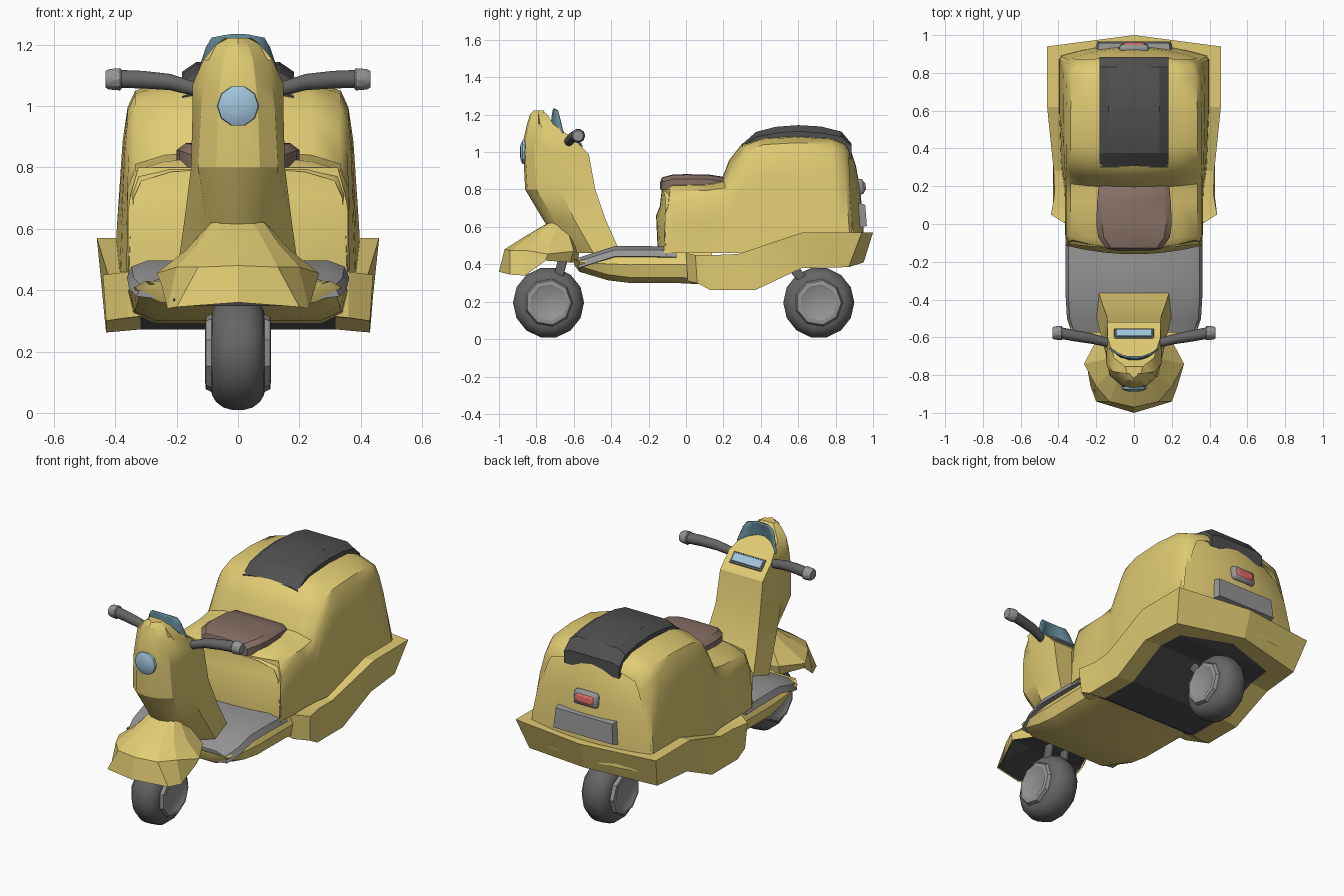
import bpy, bmesh, math

if "Cube" in bpy.data.objects:
    bpy.data.objects.remove(bpy.data.objects["Cube"])


def material(name, r, g, b):
    m = bpy.data.materials.new(name)
    m.diffuse_color = (r, g, b, 1)
    m.use_nodes = True
    m.node_tree.nodes["Principled BSDF"].inputs["Base Color"].default_value = m.diffuse_color
    return m


YELLOW = material("yellow paint", 0.75, 0.6, 0.17)
BROWN = material("brown leather", 0.24, 0.16, 0.13)
DARK = material("dark plastic", 0.08, 0.08, 0.08)
GLASS = material("blue glass", 0.35, 0.55, 0.7)
SCREEN = material("tinted glass", 0.12, 0.24, 0.3)
RED = material("red lens", 0.75, 0.15, 0.13)
RUBBER = material("rubber", 0.13, 0.13, 0.13)
GREY = material("grey metal", 0.3, 0.3, 0.3)


def finish(ob, mat, angle=35):
    ob.data.materials.append(mat)
    bpy.ops.object.select_all(action='DESELECT')
    ob.select_set(True)
    bpy.context.view_layer.objects.active = ob
    bpy.ops.object.shade_smooth_by_angle(angle=math.radians(angle))
    return ob


def loft(name, rings, mat, closed=True, caps=True, angle=35):
    bm = bmesh.new()
    rows = [[bm.verts.new(p) for p in r] for r in rings]
    n = len(rows[0])
    for a, b in zip(rows, rows[1:]):
        for i in range(n if closed else n - 1):
            j = (i + 1) % n
            bm.faces.new((a[i], a[j], b[j], b[i]))
    if caps:
        bm.faces.new(rows[0])
        bm.faces.new(rows[-1])
    bmesh.ops.remove_doubles(bm, verts=bm.verts, dist=0.0005)
    bmesh.ops.recalc_face_normals(bm, faces=bm.faces)
    me = bpy.data.meshes.new(name)
    bm.to_mesh(me)
    bm.free()
    ob = bpy.data.objects.new(name, me)
    bpy.context.collection.objects.link(ob)
    return finish(ob, mat, angle)


def sym(half):
    """Complete a half outline with its mirror image."""
    return half + [(-x, y, z) for x, y, z in reversed(half) if abs(x) > 1e-6]


def bowed(name, rows, bow, mat):
    """Sheet bowed across x; rows are (z, centre y, half width)."""
    ts = [k / 4 for k in range(-4, 5)]
    loft(name, [[(w * t, y + bow * t * t, z) for t in ts] for z, y, w in rows], mat,
         closed=False, caps=False)


def box(name, loc, size, mat, tilt=0, bevel=0.008):
    bpy.ops.mesh.primitive_cube_add(size=1, location=loc, rotation=(tilt, 0, 0))
    ob = bpy.context.object
    ob.name = name
    ob.scale = size
    bpy.ops.object.transform_apply(location=False, rotation=False)
    m = ob.modifiers.new("bevel", 'BEVEL')
    m.width, m.segments = bevel, 2
    return finish(ob, mat)


def lathe_x(name, profile, loc, n, mat):
    rings = [[(loc[0] + x, loc[1] + r * math.cos(2 * math.pi * k / n),
               loc[2] + r * math.sin(2 * math.pi * k / n)) for k in range(n)] for x, r in profile]
    return loft(name, rings, mat)


# Rear body: seat base rising into the rounded trunk
def body_ring(yb, yt, bulge, wb, w, zt):
    half = [(wb, .46), (wb - .005, .6), (w + (wb - w) * .4, zt - .2), (w, zt - .09),
            (w - .025, zt - .035), (w - .12, zt - .005), (w * .3, zt + .004), (0, zt + .006)]
    return sym([(x, yt + (yb - yt) * (zt - z) / (zt - .46) + bulge * (1 - (x / .38) ** 2), z)
                for x, z in half])


body = [(-.115, -.10, -.03, .355, .34, .79), (-.05, -.06, -.02, .365, .36, .825),
        (.12, .12, 0, .365, .36, .83), (.21, .22, -.03, .37, .36, .845), (.26, .275, -.045, .38, .355, .95),
        (.31, .335, -.035, .385, .36, 1.04), (.40, .42, -.01, .39, .36, 1.075),
        (.60, .60, 0, .40, .36, 1.085), (.82, .77, 0, .40, .355, 1.075),
        (.885, .835, .02, .40, .335, 1.045), (.895, .86, .02, .385, .30, 1.0)]
loft("rear_body", [body_ring(*s) for s in body], YELLOW, caps=False, angle=45)
bowed("seat_front_panel", [(.44, -.15, .358), (.66, -.16, .358), (.71, -.14, .35), (.80, -.13, .325)], .045, YELLOW)
bowed("rear_panel", [(.46, .955, .395), (.6, .948, .39), (.8, .932, .355), (.93, .908, .315),
                     (1.0, .885, .26)], -.06, YELLOW)

# Trunk pad: dark arched panel
lid = [(.30, 1.02, 1.042), (.375, 1.06, 1.108), (.48, 1.075, 1.135), (.6, 1.085, 1.144),
       (.72, 1.075, 1.137), (.83, 1.06, 1.11), (.885, 1.02, 1.045)]
loft("trunk_pad", [sym([(.18, y, a - .06), (.182, y, a + (b - a) * .45), (.135, y, b)])
                   for y, a, b in lid], DARK, angle=25)

# Seat
seat = [(-.14, .10, .835), (-.128, .15, .865), (-.07, .19, .88), (0, .2, .882),
        (.12, .195, .88), (.2, .185, .868), (.24, .18, .84)]
loft("seat", [sym([(w, y, .80), (w, y, z - .025), (w - .03, y, z - .003), (0, y, z)])
              for y, w, z in seat], BROWN)

# Rear skirt: faceted band around the back (top x,y,z then bottom x,y,z)
skirt = [(.36, 0, .46, .36, .01, .31), (.44, .05, .45, .43, .06, .30), (.42, .16, .45, .43, .13, .262),
         (.425, .28, .455, .43, .37, .262), (.46, .62, .57, .44, .62, .38),
         (.46, .94, .57, .42, .87, .385), (0, 1.0, .57, 0, .95, .41)]
bands, inner = [], []
for xt, yt, zt, xb, yb, zb in skirt:
    back = .1 if yb > .8 else 0
    inner.append((xb * .74, yb - back, zb + .01))
    bands.append([(xt, yt, zt), (xb, yb, zb), inner[-1], (xt * .74, yt - back, zt)])
bands += [[(-x, y, z) for x, y, z in r] for r in reversed(bands[:-1])]
loft("rear_skirt", bands, YELLOW, angle=15)
loft("underside_panel", [[p, (-p[0], p[1], p[2])] for p in inner[1:]],
     DARK, closed=False, caps=False, angle=15)

# Floorboard hull and grey foot mat
hull = [(-.6, .30, .42, .40), (-.57, .335, .42, .36), (-.42, .35, .45, .315), (-.3, .355, .455, .30),
        (-.05, .358, .46, .30), (.14, .36, .46, .29)]
loft("floor_hull", [sym([(w * .75, y, b), (w * .95, y, b + .03), (w, y, (t + b) / 2 + .02),
                         (w - .03, y, t)]) for y, w, t, b in hull], YELLOW)
mat_rows = [(-.575, .33, .435), (-.5, .355, .46), (-.38, .362, .497), (-.2, .362, .497), (-.05, .362, .493)]
loft("foot_mat", [sym([(w - .04, y, z - .06), (w, y, z - .055), (w - .015, y, z - .02),
                       (w - .07, y, z), (0, y, z)]) for y, w, z in mat_rows], GREY)

# Steering column with head (z, front y, rear y, front width, rear width)
column = [(1.222, -.815, -.77, .025, .03), (1.20, -.835, -.74, .05, .065), (1.15, -.85, -.71, .075, .105),
          (1.07, -.868, -.60, .09, .14), (.99, -.87, -.52, .10, .14), (.80, -.86, -.485, .11, .145),
          (.64, -.765, -.43, .085, .165), (.46, -.64, -.35, .08, .19)]
loft("steering_column", [sym([(0, f, z), (a * .65, f + .012, z), (a + .02, f + .06, z),
                              (max(a, b) + .008, (f + r) / 2, z), (b, r, z)])
                         for z, f, r, a, b in column], YELLOW, angle=27)

# Front fender: faceted shell closed below by a dark panel
fender = [
    [(0, -1.0, .36), (.2, -.94, .345), (.23, -.86, .34), (.25, -.75, .42), (.18, -.62, .41), (0, -.58, .41)],
    [(0, -.97, .48), (.13, -.94, .475), (.2, -.86, .475), (.265, -.74, .455), (.19, -.6, .47), (0, -.57, .47)],
    [(0, -.86, .55), (.09, -.84, .55), (.14, -.8, .54), (.17, -.72, .53), (.14, -.62, .54), (0, -.58, .54)],
    [(0, -.74, .62), (.05, -.735, .62), (.085, -.72, .62), (.09, -.68, .62), (.08, -.64, .61), (0, -.6, .61)]]
loft("front_fender", [sym(r) for r in fender], YELLOW, caps=False, angle=12)
loft("fender_underside", [sym([(x * .97, -.76 + (y + .76) * .97, z + .004) for x, y, z in fender[0]]),
                          sym([(x * .5, -.76 + (y + .76) * .5, .42) for x, y, z in fender[0]])], DARK, angle=15)

# Handlebars and end grips
for s, side in ((1, "right"), (-1, "left")):
    path = [(.08, -.64, 1.05, .024), (.15, -.625, 1.058, .025), (.22, -.607, 1.078, .028),
            (.31, -.592, 1.086, .03), (.385, -.578, 1.088, .031)]
    loft(side + "_handlebar", [[(s * x, y + r * math.cos(k * math.pi / 5), z + r * math.sin(k * math.pi / 5))
                                for k in range(10)] for x, y, z, r in path], RUBBER, angle=40)
    lathe_x(side + "_grip_end", [(s * x, r) for x, r in ((.38, .034), (.385, .038), (.42, .035), (.432, .028))],
            (0, -.577, 1.087), 10, GREY)

# Windscreen: curved blade
ws = loft("windscreen", [[(w * t, yc + d * t * t, z) for t in (-1, -.6, -.2, .2, .6, 1)]
                         for z, w, yc, d in ((1.06, .13, -.72, .08), (1.12, .122, -.718, .06),
                                             (1.19, .10, -.71, .035), (1.222, .082, -.704, .02),
                                             (1.232, .04, -.70, .0))], SCREEN, closed=False, caps=False)
ws.modifiers.new("thickness", 'SOLIDIFY').thickness = .01

# Headlight: flattened dome
dome = [(-.86, .068), (-.874, .066), (-.884, .045), (-.888, .018)]
loft("headlight", [[(r * math.cos(k * math.pi / 5), y, 1.0 + r * math.sin(k * math.pi / 5))
                    for k in range(10)] for y, r in dome], GLASS)

# Dashboard display
box("display_frame", (0, -.587, 1.043), (.21, .07, .03), RUBBER, -.7, .004)
box("display_glass", (0, -.583, 1.049), (.19, .05, .03), GLASS, -.7, .003)

# Tail light and plate holder
box("tail_light_frame", (0, .93, .815), (.155, .045, .085), GREY, .12, .018)
box("tail_light", (0, .938, .815), (.12, .045, .055), RED, .12, .015)
loft("plate_holder", [sym([(.22, .88, .585), (.2, .88, .735)]),
                      sym([(.195, .967, .605), (.185, .958, .72)])], GREY, angle=15)

# Wheels with tyres, rims and fork arms
for y, name in ((-.735, "front"), (.71, "rear")):
    c = (0, y, .195)
    tyre = [(.07, .09), (.088, .11), (.085, .14), (.072, .163), (.048, .182), (.02, .19)]
    lathe_x(name + "_tyre", [(-x, r) for x, r in tyre] + tyre[::-1], c, 14, RUBBER)
    rim = [(.10, .085), (.107, .098), (.105, .12), (.08, .132)]
    lathe_x(name + "_rim", [(-x, r) for x, r in rim] + rim[::-1], c, 9, GREY)
    off, tilt = (.06, -.25) if name == "front" else (-.12, .75)
    for s in (1, -1):
        box(name + "_fork_arm", (s * .055, y + off, .36), (.03, .05, .17), RUBBER, tilt)
